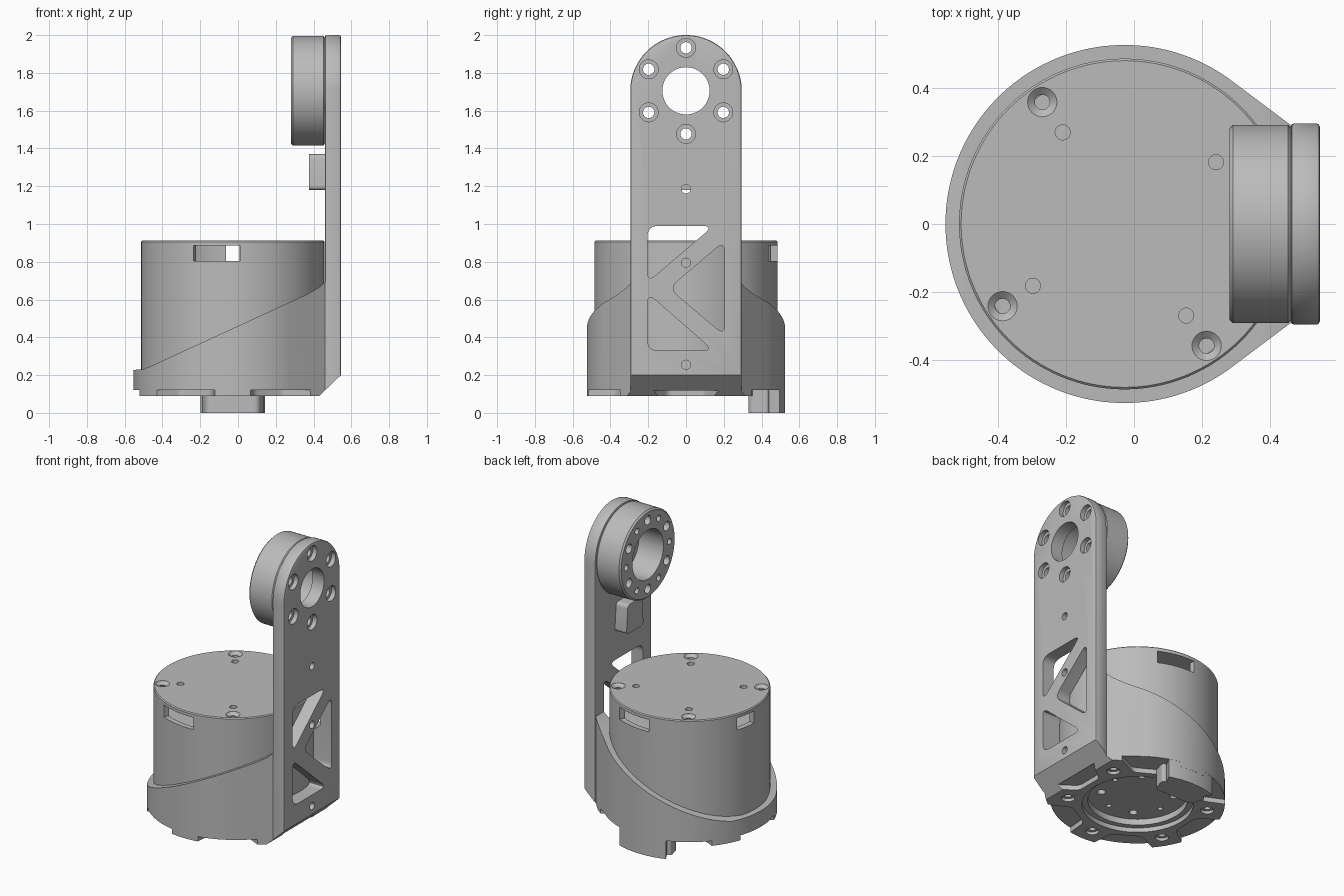
import bpy, bmesh, math
from mathutils import Vector

old = bpy.data.objects.get("Cube")
if old:
    bpy.data.objects.remove(old, do_unlink=True)

grey = bpy.data.materials.new("machined_grey")
grey.use_nodes = True
grey.diffuse_color = (0.5, 0.5, 0.5, 1)
grey.node_tree.nodes["Principled BSDF"].inputs["Base Color"].default_value = (0.5, 0.5, 0.5, 1)

CX = -0.028      # body axis
HUB_Z = 1.705    # hub axis height
ARM_IN, ARM_OUT, ARM_HALF = 0.46, 0.545, 0.295


def place(axis, u, v, w):
    """Map profile coordinates (u, v) and depth w into space."""
    return {"z": (u, v, w), "x": (w, u, v), "y": (u, w, v)}[axis]


def loft(name, loops):
    """Solid skinned through closed loops, capped at both ends."""
    bm = bmesh.new()
    rows = [[bm.verts.new(p) for p in loop] for loop in loops]
    n = len(rows[0])
    for a, b in zip(rows, rows[1:]):
        for i in range(n):
            j = (i + 1) % n
            bm.faces.new((a[i], a[j], b[j], b[i]))
    bm.faces.new(rows[0])
    bm.faces.new(rows[-1])
    bmesh.ops.recalc_face_normals(bm, faces=bm.faces)
    mesh = bpy.data.meshes.new(name)
    bm.to_mesh(mesh)
    bm.free()
    mesh.materials.append(grey)
    ob = bpy.data.objects.new(name, mesh)
    bpy.context.collection.objects.link(ob)
    return ob


def prism(name, pts, lo, hi, axis):
    return loft(name, [[place(axis, u, v, w) for u, v in pts] for w in (lo, hi)])


def turned(name, profile, u=0, v=0, axis="z", n=32):
    """Round part from (radius, depth) pairs about an axis."""
    return loft(name, [[place(axis, u + x, v + y, w) for x, y in arc(r, 0, 360, n)[:-1]]
                       for r, w in profile])


def arc(r, a0, a1, n, cx=0, cy=0):
    angles = [math.radians(a0 + (a1 - a0) * i / n) for i in range(n + 1)]
    return [(cx + r * math.cos(a), cy + r * math.sin(a)) for a in angles]


def polar(r, a, cx=0, cy=0):
    return arc(r, a, a, 1, cx, cy)[0]


def rounded(pts, d, n=6):
    """Polygon with its corners softened."""
    out = []
    for i, p in enumerate(pts):
        p = Vector(p)
        a, b = (p + (Vector(q) - p).normalized() * d
                for q in (pts[i - 1], pts[(i + 1) % len(pts)]))
        for k in range(n + 1):
            t = k / n
            out.append(tuple(a.lerp(p, t).lerp(p.lerp(b, t), t)))
    return out


def apply(ob, mod):
    bpy.context.view_layer.objects.active = ob
    bpy.ops.object.modifier_apply(modifier=mod.name)


def cut(ob, cutters, keep=False):
    for c in cutters:
        mod = ob.modifiers.new("cut", "BOOLEAN")
        mod.operation, mod.solver, mod.object = "DIFFERENCE", "EXACT", c
        apply(ob, mod)
        if not keep:
            bpy.data.objects.remove(c, do_unlink=True)


# Upright arm with a round top
arm_outline = [(ARM_HALF, 0.09)] + arc(ARM_HALF, 0, 180, 48, 0, HUB_Z) + [(-ARM_HALF, 0.09)]
arm = prism("upright_arm", arm_outline, ARM_IN, ARM_OUT, "x")
bevel = arm.modifiers.new("edge", "BEVEL")
bevel.width, bevel.segments, bevel.limit_method = 0.01, 2, "ANGLE"
bevel.angle_limit = math.radians(40)
apply(arm, bevel)

# Cup that holds the body: round wall running tangentially into the arm
plan = arc(0.525, 55, 305, 96, CX) + [(ARM_IN, -0.29), (0.47, -0.29), (0.47, 0.29), (ARM_IN, 0.29)]
cup = prism("base_cup", plan, 0.09, 0.71, "z")
slant = [(-0.7, 0.222), (-0.5, 0.23), (0.37, 0.63), (0.43, 0.665), (0.48, 0.71), (0.48, 1), (-0.7, 1)]
cut(cup, [prism("slant_cutter", slant, -1, 1, "y")])

# Chamfer under the arm and the triangular lightening pockets, shared by arm and cup
shared = [prism("chamfer_cutter", [(0.425, 0.085), (0.565, 0.219), (0.6, 0.05), (0.425, 0.05)], -1, 1, "y")]
for tri in ([(-0.205, 0.99), (0.145, 0.99), (-0.205, 0.69)],
            [(0.205, 0.91), (0.205, 0.41), (-0.09, 0.66)],
            [(-0.205, 0.33), (0.145, 0.33), (-0.205, 0.635)]):
    shared.append(prism("pocket_cutter", rounded(tri, 0.06), 0.4, 0.6, "x"))
cut(arm, shared, keep=True)
cut(cup, shared)

# Arm holes: bore, counterbored screws, small pin holes
holes = [turned("bore", [(0.125, 0.4), (0.125, 0.6)], 0, HUB_Z, "x", 64)]
for a in range(30, 390, 60):
    y, z = polar(0.228, a, 0, HUB_Z)
    holes.append(turned("screw", [(0.03, 0.4), (0.03, 0.515), (0.05, 0.515), (0.05, 0.6)], y, z, "x"))
for z in (1.185, 0.795, 0.255):
    holes.append(turned("pin", [(0.024, 0.45), (0.024, 0.6)], 0, z, "x"))
cut(arm, holes)

# Hub drum on the inside of the arm
drum = turned("hub_drum", [(0.28, 0.462), (0.29, 0.452), (0.29, 0.29), (0.28, 0.28)], 0, HUB_Z, "x", 96)
holes = [turned("bore", [(0.163, 0.2), (0.163, 0.6)], 0, HUB_Z, "x", 64)]
for i in range(12):
    y, z = polar(0.228, 30 * i, 0, HUB_Z)
    r, end = (0.03, 0.6) if i % 2 else (0.02, 0.36)
    holes.append(turned("screw", [(r, 0.2), (r, end)], y, z, "x"))
cut(drum, holes)

# Small forked stop below the drum
fork = [(-0.09, 1.18), (-0.075, 1.37), (0.075, 1.37), (0.09, 1.18), (0.045, 1.18), (0, 1.26), (-0.045, 1.18)]
stop = prism("forked_stop", rounded(fork, 0.025), 0.375, 0.465, "x")

# Cylindrical body with a hollow top, side windows and lid holes
body = turned("motor_body", [(0.485, 0.2), (0.485, 0.906), (0.479, 0.912)], CX, 0, "z", 128)
cutters = [turned("cavity", [(0.45, 0.79), (0.45, 0.886)], CX, 0, "z", 96)]
for a0, a1 in ((-115.5, -85.5), (64.5, 94.5), (161, 178)):
    sector = arc(0.42, a0, a1, 8, CX) + arc(0.52, a1, a0, 8, CX)
    cutters.append(prism("window", sector, 0.805, 0.885, "z"))
for a in (34, 124, 214, 304):
    x, y = polar(0.431, a, CX)
    cutters.append(turned("countersink", [(0.022, 0.87), (0.022, 0.893), (0.043, 0.911), (0.043, 0.95)], x, y))
    x, y = polar(0.324, a, CX)
    cutters.append(turned("lid_hole", [(0.022, 0.87), (0.022, 0.95)], x, y))
cut(body, cutters)

# Underside of the cup: round recess, notches between the screw pads, screw holes
cutters = [turned("recess", [(0.335, 0), (0.335, 0.12), (0.3, 0.12), (0.3, 0.16)], CX, 0, "z", 96)]
for a in range(0, 360, 60):
    notch = [polar(0.39, a - 14, CX), polar(0.62, a - 22, CX), polar(0.62, a + 22, CX), polar(0.39, a + 14, CX)]
    cutters.append(prism("notch", rounded(notch, 0.03), 0, 0.122, "z"))
    if a != 120:
        x, y = polar(0.425, a - 30, CX)
        cutters.append(turned("pad_screw", [(0.04, 0), (0.04, 0.11), (0.022, 0.11), (0.022, 0.15)], x, y))
for i in range(8):
    x, y = polar(0.22, 45 * i + 12, CX)
    r = 0.025 if i % 2 else 0.016
    cutters.append(turned("disc_hole", [(r, 0.1), (r, 0.2)], x, y, "z", 20))
cut(cup, cutters)

# Foot block at the back
foot_plan = arc(0.524, 71, 109, 16, CX) + rounded(
    [(CX - 0.17, 0.44), (CX - 0.14, 0.33), (CX + 0.14, 0.33), (CX + 0.17, 0.44)], 0.03)
foot = prism("rear_foot", foot_plan, 0, 0.15, "z")

# Smooth curved faces, keep machined edges crisp
bpy.ops.object.select_all(action="DESELECT")
for ob in (arm, cup, drum, stop, body, foot):
    ob.select_set(True)
bpy.context.view_layer.objects.active = body
bpy.ops.object.shade_smooth_by_angle(angle=math.radians(30))
